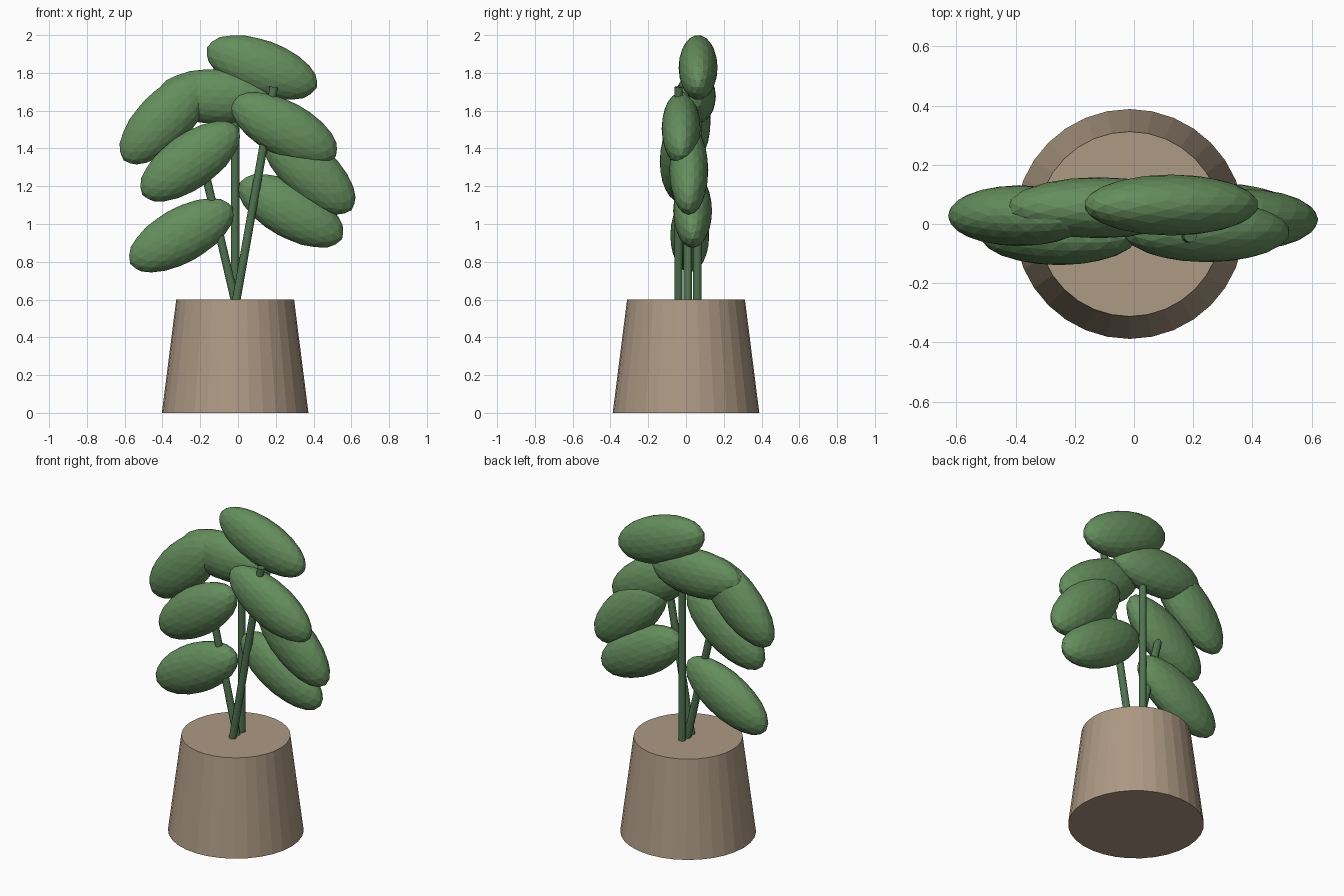
import bpy
from math import radians
from mathutils import Vector

if "Cube" in bpy.data.objects:
    bpy.data.objects.remove(bpy.data.objects["Cube"])


def material(name, color):
    m = bpy.data.materials.new(name)
    m.diffuse_color = (*color, 1)
    m.use_nodes = True
    m.node_tree.nodes["Principled BSDF"].inputs["Base Color"].default_value = m.diffuse_color
    return m


CLAY = material("clay", (0.42, 0.32, 0.23))
LEAF = material("leaf_green", (0.13, 0.27, 0.11))
STEM = material("stem_green", (0.08, 0.17, 0.08))


def finish(name, mat):
    ob = bpy.context.object
    ob.name = name
    ob.data.materials.append(mat)
    return ob


def stem(i, start, end, radius=0.022):
    a, b = Vector(start), Vector(end)
    d = b - a
    bpy.ops.mesh.primitive_cylinder_add(vertices=12, radius=radius, depth=d.length,
                                        location=(a + b) / 2,
                                        rotation=d.to_track_quat('Z', 'Y').to_euler())
    finish(f"stem_{i}", STEM)


def leaf(i, center, tilt, length=0.31, width=0.145):
    # positive tilt droops towards +x
    bpy.ops.mesh.primitive_ico_sphere_add(subdivisions=3, radius=1, location=center,
                                          rotation=(0, radians(tilt), 0))
    ob = finish(f"leaf_{i}", LEAF)
    ob.scale = (length, 0.103, width)


# tapered pot, wider at the base
bpy.ops.mesh.primitive_cone_add(vertices=32, radius1=0.388, radius2=0.312, depth=0.6,
                                location=(-0.015, 0, 0.3))
finish("pot", CLAY)

# stems
stem(1, (-0.01, -0.04, 0.59), (0.19, -0.04, 1.725))
stem(2, (-0.015, 0.06, 0.59), (-0.015, 0.06, 1.58))
stem(3, (-0.015, 0.01, 0.59), (-0.215, 0.01, 1.45))

# leaves: centre and tilt
LEAVES = [
    ((0.126, 0.064, 1.828), 20),    # top
    ((-0.387, 0.028, 1.557), -45),  # upper left
    ((-0.12, 0.055, 1.675), 2),     # upper middle
    ((0.245, -0.026, 1.505), 28),   # upper right
    ((-0.253, -0.036, 1.332), -35), # middle left
    ((0.375, 0.015, 1.285), 43),    # middle right
    ((0.28, 0.035, 1.07), 29),      # lower right
    ((-0.30, 0.02, 0.94), -29),     # lower left
]
for i, (c, t) in enumerate(LEAVES, 1):
    leaf(i, c, t)
